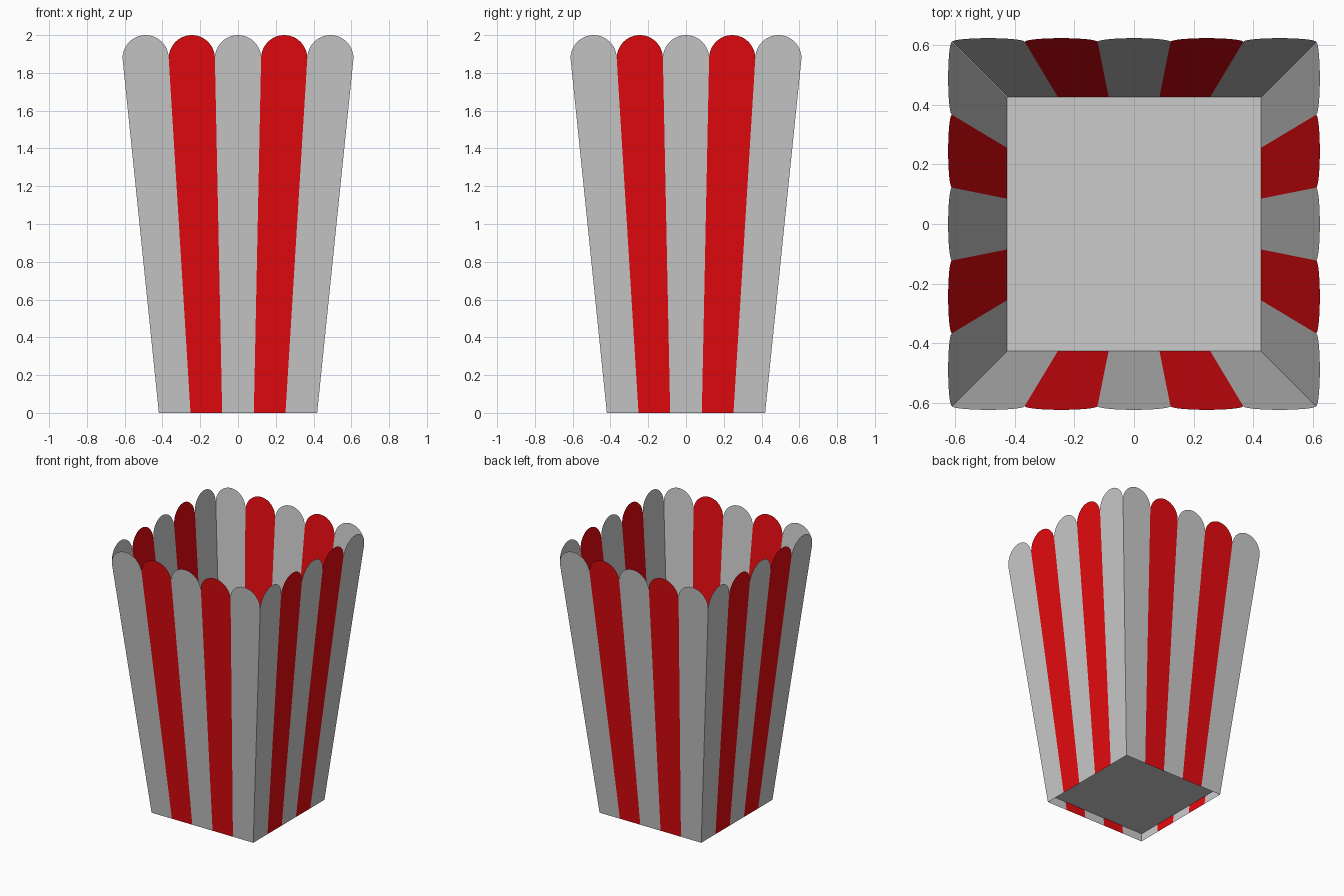
import bpy
from math import sin, cos, pi
from mathutils import Matrix, Vector

if "Cube" in bpy.data.objects:
    bpy.data.objects.remove(bpy.data.objects["Cube"])

BOTTOM, TOP, HEIGHT = 0.419, 0.624, 2.0   # half widths and overall height
VALLEY, FLOOR_Z = 1.877, 0.065            # where the scallops start, raised floor
STRIPES, ARC = 5, 24

red = bpy.data.materials.new("red")
red.diffuse_color = (0.8, 0.003, 0.005, 1)
red.use_nodes = True
red.node_tree.nodes["Principled BSDF"].inputs["Base Color"].default_value = red.diffuse_color


def half(z):
    """Half width of the tapered box at height z."""
    return BOTTOM + (TOP - BOTTOM) * z / HEIGHT


def sheet(name, points, material=None):
    """Single flat face as its own object."""
    mesh = bpy.data.meshes.new(name)
    mesh.from_pydata([tuple(p) for p in points], [], [range(len(points))])
    if material:
        mesh.materials.append(material)
    obj = bpy.data.objects.new(name, mesh)
    bpy.context.collection.objects.link(obj)
    return obj


# Four walls, each of five tapered stripes with a rounded top
for turn, side in enumerate(("front", "right", "back", "left")):
    rot = Matrix.Rotation(turn * pi / 2, 4, 'Z')
    for i in range(STRIPES):
        a, b = (2 * i / STRIPES - 1), (2 * (i + 1) / STRIPES - 1)
        outline = [(a * BOTTOM, 0), (b * BOTTOM, 0)]
        radius = half(VALLEY) / STRIPES
        centre = (a + b) / 2 * half(VALLEY)
        for k in range(ARC + 1):
            t = pi * k / ARC
            outline.append((centre + radius * cos(t),
                            VALLEY + (HEIGHT - VALLEY) * sin(t)))
        points = [rot @ Vector((x, -half(z), z)) for x, z in outline]
        sheet(f"{side}_stripe_{i + 1}", points, red if i % 2 else None)

# Raised floor
f = half(FLOOR_Z)
sheet("floor", [(-f, -f, FLOOR_Z), (f, -f, FLOOR_Z), (f, f, FLOOR_Z), (-f, f, FLOOR_Z)])
